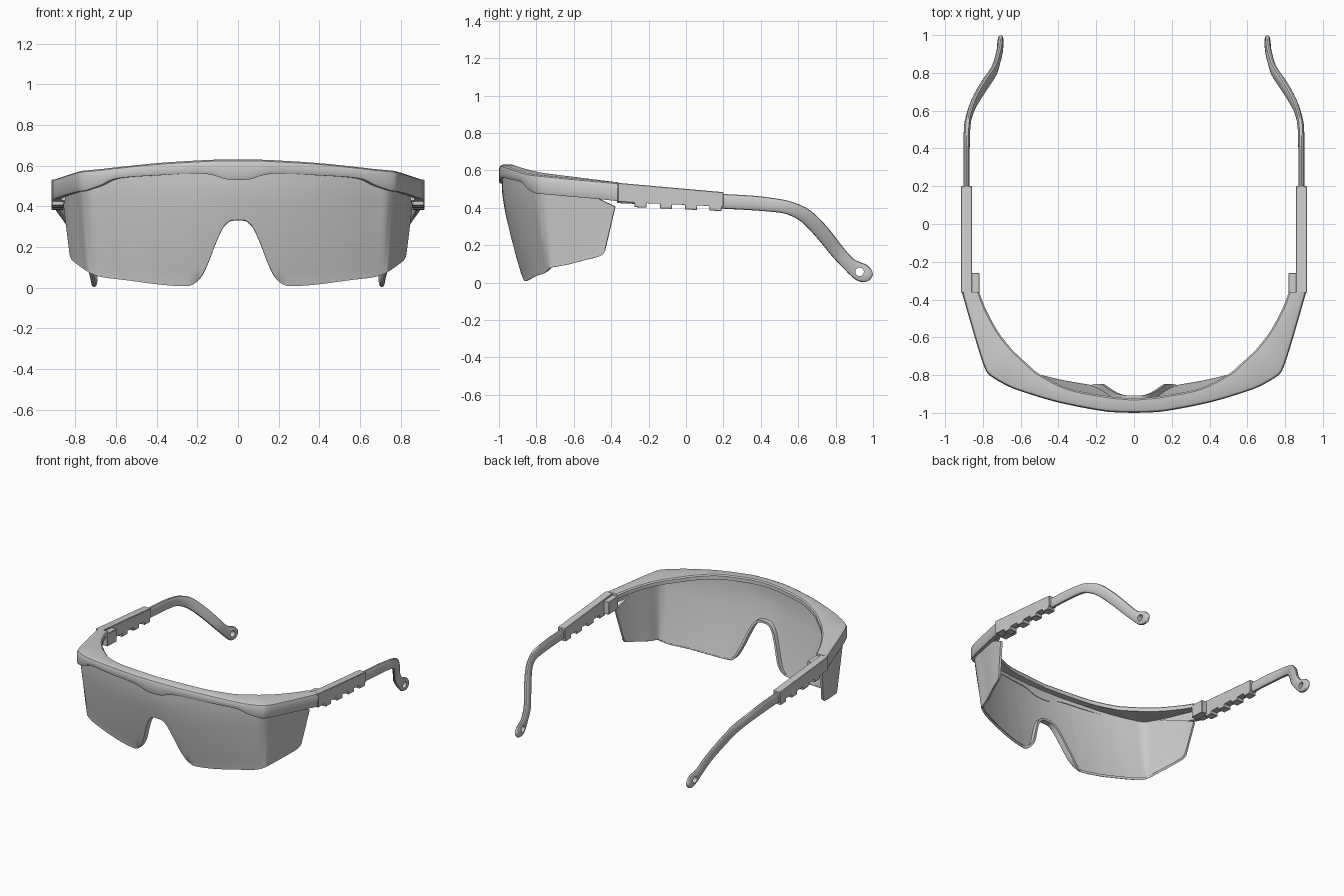
import bpy, bmesh, math
from mathutils import Vector

if "Cube" in bpy.data.objects:
    bpy.data.objects.remove(bpy.data.objects["Cube"])


def smooth(keys, n):
    """Catmull-Rom interpolation through tuples of any size."""
    out = []
    for i in range(len(keys) - 1):
        a, b, c, d = (keys[max(0, min(len(keys) - 1, i + k))] for k in (-1, 0, 1, 2))
        for s in range(n):
            t = s / n
            out.append([0.5 * (2 * q + (r - p) * t + (2 * p - 5 * q + 4 * r - u) * t * t
                               + (3 * q - p - 3 * r + u) * t ** 3)
                        for p, q, r, u in zip(a, b, c, d)])
    out.append(list(keys[-1]))
    return out


def loft(name, rings, closed=True, cap_start=False, cap_end=False):
    """Skin a list of equally long point rows."""
    bm = bmesh.new()
    rows = [[bm.verts.new(p) for p in r] for r in rings]
    n = len(rows[0])
    for a, b in zip(rows, rows[1:]):
        for j in range(n if closed else n - 1):
            k = (j + 1) % n
            bm.faces.new((a[j], b[j], b[k], a[k]))
    if cap_start:
        bm.faces.new(rows[0])
    if cap_end:
        bm.faces.new(rows[-1])
    if closed:
        bmesh.ops.recalc_face_normals(bm, faces=bm.faces)
    me = bpy.data.meshes.new(name)
    bm.to_mesh(me)
    bm.free()
    ob = bpy.data.objects.new(name, me)
    bpy.context.collection.objects.link(ob)
    return ob


def prism(name, profile, x0, x1):
    """Side-view (y, z) outline extruded along x."""
    return loft(name, [[(x, y, z) for y, z in profile] for x in (x0, x1)], True, True, True)


def finish(ob, solid=0, cutter=None, bevel=0, angle=35):
    bpy.ops.object.select_all(action='DESELECT')
    ob.select_set(True)
    bpy.context.view_layer.objects.active = ob
    if cutter:
        m = ob.modifiers.new("hole", 'BOOLEAN')
        m.operation, m.object = 'DIFFERENCE', cutter
    if bevel:
        m = ob.modifiers.new("bevel", 'BEVEL')
        m.width, m.segments = bevel, 1
    m = ob.modifiers.new("mirror", 'MIRROR')
    m.use_clip = True
    m.merge_threshold = 0.0005
    if solid:
        m = ob.modifiers.new("solid", 'SOLIDIFY')
        m.thickness, m.offset = solid, -1
        m.use_even_offset = True
    for m in list(ob.modifiers):
        bpy.ops.object.modifier_apply(modifier=m.name)
    bpy.ops.object.shade_smooth_by_angle(angle=math.radians(angle))
    if cutter:
        bpy.data.objects.remove(cutter)


# Wraparound lens: x, top z, bottom z on the front, then the side shields
front = [(0, .60, .33), (.04, .60, .325), (.075, .60, .29), (.11, .60, .215), (.145, .60, .125),
         (.18, .60, .055), (.22, .60, .018), (.27, .60, .007), (.4, .595, .016),
         (.55, .58, .035), (.68, .56, .05), (.735, .55, .065)]
keys = [(x, -.985 + .34 * x * x, x - .05 * x * x, -.88 + .28 * x * x, zt, zb) for x, zt, zb in front]
keys += [(.772, -.755, .735, -.715, .54, .08), (.80, -.66, .755, -.635, .52, .095),
         (.84, -.52, .785, -.55, .47, .12), (.86, -.42, .80, -.502, .43, .136),
         (.867, -.375, .806, -.482, .412, .15), (.87, -.358, .808, -.474, .405, .175)]
columns = []
for xt, yt, xb, yb, zt, zb in smooth(keys, 5):
    col = []
    for j in range(9):
        z = zb + (zt - zb) * j / 8
        f = max(0, 1 - z / .5)
        g = f ** (1.25 if xt < .75 else 1)
        col.append(Vector((xt + (xb - xt) * f, yt + (yb - yt) * g, z)))
    # nose flange turned back along the arch
    d = .004 + .045 * max(0, min(1, (.25 - xt) / .09))
    low = col[0]
    flange = [low + Vector((0, d, 0)), low + Vector((0, d * .5, 0)), low + Vector((0, d * .12, 0))]
    low.z += .004
    columns.append(flange + col)
lens = loft("lens", columns, closed=False)
finish(lens, solid=.016, angle=40)

# Brow frame: outer wall with an inward shelf on top
brow = [(0, -1, 0, -.925, .63, .53), (.06, -.998, .06, -.92, .63, .533),
        (.17, -.99, .15, -.91, .627, .56), (.4, -.945, .35, -.87, .613, .552),
        (.6, -.885, .5, -.795, .593, .537), (.68, -.852, .56, -.745, .584, .503),
        (.755, -.808, .62, -.69, .577, .477), (.787, -.77, .65, -.66, .573, .473),
        (.825, -.66, .72, -.57, .562, .463), (.872, -.5, .785, -.45, .547, .449),
        (.912, -.36, .82, -.36, .535, .435)]
rings = []
for ox, oy, ix, iy, zt, zb in smooth(brow, 5):
    o, d = Vector((ox, oy, 0)), Vector((ix - ox, iy - oy, 0))
    w = d.length
    d.normalize()
    section = [(.005, zb), (0, zb + .01), (0, zt - .022), (.006, zt - .007), (.02, zt), (w - .008, zt),
               (w, zt - .008), (w, zt - .035), (.035, zt - .035), (.035, zb)]
    rings.append([o + d * s + Vector((0, 0, z)) for s, z in section])
finish(loft("brow_frame", rings, cap_end=True))

# Ratchet sleeve with teeth underneath
base = lambda y: .431 - .045 * (y + .36)
outline = [(-.365, .533), (-.365, base(-.36))]
for y in (-.275, -.14, -.005, .125):
    outline += [(y, base(y)), (y, base(y) - .024), (y + .065, base(y) - .027), (y + .065, base(y + .065))]
outline += [(.2, base(.2)), (.2, .483)]
finish(prism("temple_sleeve", outline, .858, .916), bevel=.003)

# Hinge block on the inner side
finish(prism("hinge_block", [(-.37, .52), (-.37, .425), (-.26, .42), (-.26, .515)], .818, .87), bevel=.003)

# Ear arm: centre x, y, z, half height, half thickness
arm = [(.886, .18, .435, .039, .016), (.886, .36, .425, .039, .016), (.884, .5, .41, .036, .017),
       (.873, .57, .392, .036, .017), (.845, .645, .352, .039, .018), (.795, .73, .265, .040, .019),
       (.742, .81, .165, .038, .018), (.722, .87, .1, .037, .017), (.712, .91, .07, .045, .017),
       (.708, .94, .053, .049, .017), (.707, .967, .043, .042, .016), (.706, .987, .037, .027, .013),
       (.706, .996, .034, .008, .006)]
path = smooth(arm, 3)
rings = []
for i, (x, y, z, h, t) in enumerate(path):
    p, q = path[max(0, i - 1)], path[min(len(path) - 1, i + 1)]
    tan = Vector((0, q[1] - p[1], q[2] - p[2])).normalized()
    up = Vector((0, -tan.z, tan.y))
    ring = []
    for k in range(16):
        a = math.tau * k / 16
        c, s = math.cos(a), math.sin(a)
        c = math.copysign(abs(c) ** .7, c)
        ring.append(Vector((x + t * c, y, z)) + up * (h * s))
    rings.append(ring)
ear = loft("ear_arm", rings, cap_start=True, cap_end=True)

# Cord hole through the tip
bpy.ops.mesh.primitive_cylinder_add(vertices=20, radius=.023, depth=.3, location=(.71, .928, .057),
                                    rotation=(0, math.pi / 2, 0))
hole = bpy.context.object
hole.name = "hole_cutter"
hole.hide_render = True
finish(ear, cutter=hole)
